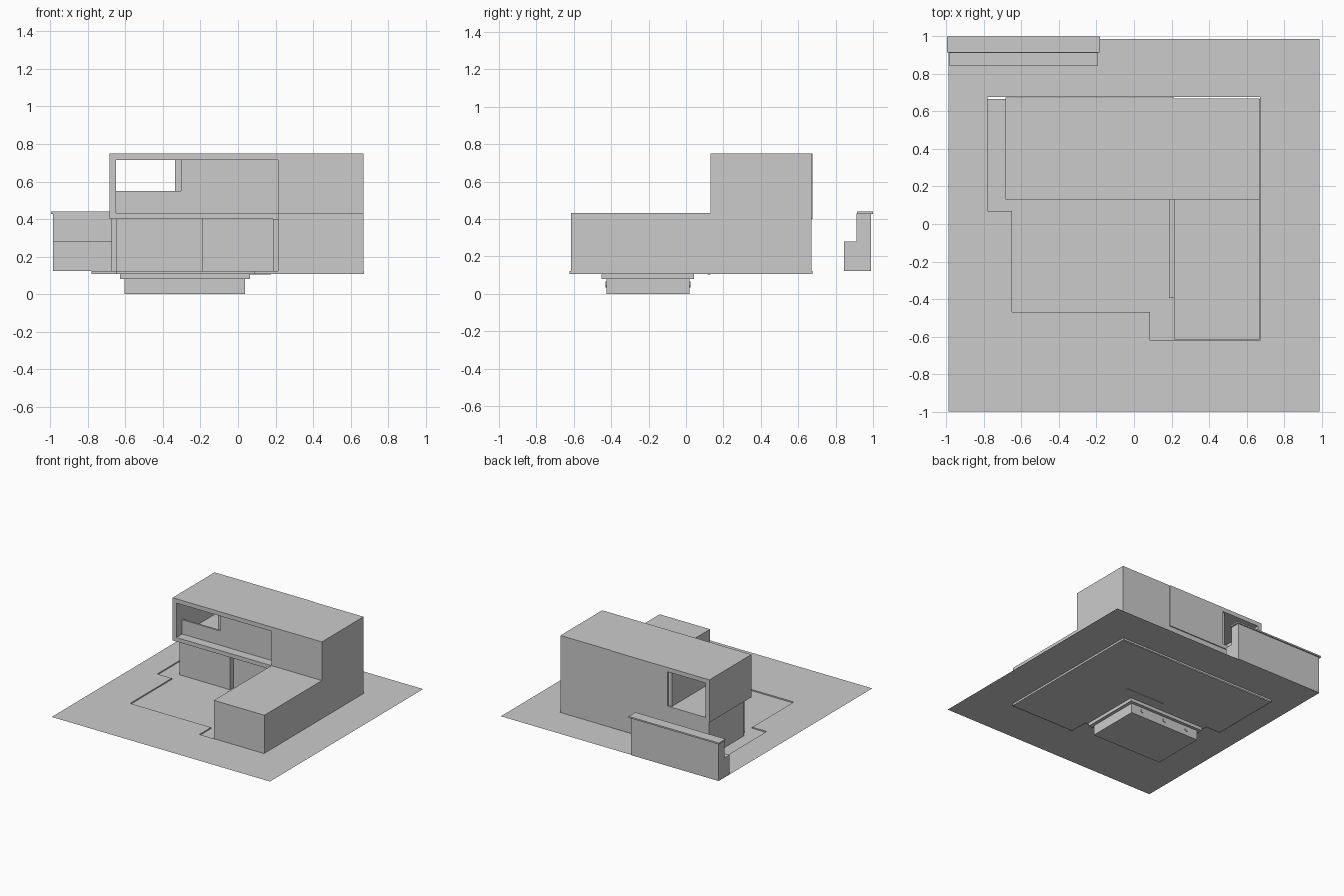
import bpy, bmesh
from mathutils import Matrix

if "Cube" in bpy.data.objects:
    bpy.data.objects.remove(bpy.data.objects["Cube"])


def finish(name, bm):
    bmesh.ops.recalc_face_normals(bm, faces=bm.faces)
    mesh = bpy.data.meshes.new(name)
    bm.to_mesh(mesh)
    bm.free()
    obj = bpy.data.objects.new(name, mesh)
    bpy.context.collection.objects.link(obj)
    return obj


def box(name, x, y, z):
    bm = bmesh.new()
    bmesh.ops.create_cube(bm, size=1)
    for v in bm.verts:
        for i, (lo, hi) in enumerate((x, y, z)):
            v.co[i] = lo if v.co[i] < 0 else hi
    return finish(name, bm)


def extrude_x(name, profile, x0, x1):
    # (y, z) outline swept along x
    bm = bmesh.new()
    face = bm.faces.new([bm.verts.new((x0, y, z)) for y, z in profile])
    new = bmesh.ops.extrude_face_region(bm, geom=[face])["geom"]
    for v in new:
        if isinstance(v, bmesh.types.BMVert):
            v.co.x = x1
    return finish(name, bm)


GROUND, FLOOR = 0.122, 0.112
outline = [(-0.65, -0.47), (0.085, -0.47), (0.085, -0.622), (0.672, -0.622),
           (0.672, 0.677), (-0.782, 0.677), (-0.782, 0.07), (-0.65, 0.07)]

# ground sheet with a cut-out for the sunken patio, plus the cut-out's rim
bm = bmesh.new()
edges = []
for pts in ([(-0.99, -1), (0.99, -1), (0.99, 0.985), (-0.99, 0.985)], outline):
    vs = [bm.verts.new((x, y, GROUND)) for x, y in pts]
    edges += [bm.edges.new((vs[i - 1], vs[i])) for i in range(len(vs))]
bmesh.ops.triangle_fill(bm, use_beauty=True, use_dissolve=False, edges=edges)
low = [bm.verts.new((x, y, FLOOR - 0.006)) for x, y in outline]
for i in range(len(low)):
    bm.faces.new((vs[i - 1], vs[i], low[i], low[i - 1]))
finish("ground", bm)

# patio floor, stopping just short of the back rim
bm = bmesh.new()
face = bm.faces.new([bm.verts.new((x, min(y, 0.667), FLOOR)) for x, y in outline])
new = bmesh.ops.extrude_face_region(bm, geom=[face])["geom"]
for v in new:
    if isinstance(v, bmesh.types.BMVert):
        v.co.z = FLOOR - 0.005
finish("patio_floor", bm)

# pool under the patio, with its rim and side jets
box("pool_basin", (-0.605, 0.038), (-0.425, 0.018), (0, 0.08))
box("pool_rim", (-0.63, 0.065), (-0.453, 0.043), (0.08, FLOOR - 0.005))
for side, y in (("front", -0.425), ("back", 0.018)):
    for i in range(3):
        bm = bmesh.new()
        bmesh.ops.create_cone(
            bm, cap_ends=True, segments=16, radius1=0.016, radius2=0.016, depth=0.012,
            matrix=Matrix.Translation((-0.283 + 0.215 * (i - 1), y, 0.05))
            @ Matrix.Rotation(1.5707963, 4, 'X'))
        finish(f"pool_jet_{side}_{i + 1}", bm)

# right wing: one-storey front, two-storey back
extrude_x("right_wing", [(-0.615, FLOOR), (0.67, FLOOR), (0.67, 0.75),
                         (0.13, 0.75), (0.13, 0.433), (-0.615, 0.433)], 0.212, 0.67)
box("wing_side_panel", (0.187, 0.212), (-0.395, 0.17), (FLOOR, 0.40))

# ground-floor room with recessed entrance
box("lower_room", (-0.675, 0.212), (0.21, 0.667), (FLOOR, 0.40))
box("lower_front_wall", (-0.65, -0.19), (0.17, 0.21), (FLOOR, 0.40))
box("door_threshold", (-0.18, 0.175), (0.114, 0.132), (0.104, 0.118))

# upper storey: open frame
Y = (0.13, 0.675)
box("upper_floor", (-0.685, 0.212), Y, (0.40, 0.433))
box("upper_roof", (-0.685, 0.212), Y, (0.715, 0.75))
box("upper_left_wall", (-0.685, -0.65), Y, (0.433, 0.715))

# enclosed upper room, its end wall and the terrace parapet
box("upper_room", (-0.305, 0.212), (0.205, 0.675), (0.433, 0.715))
box("terrace_end_wall", (-0.335, -0.305), (0.22, 0.66), (0.433, 0.715))
box("terrace_parapet", (-0.65, -0.305), (0.205, 0.22), (0.433, 0.55))

# boundary wall with planter step and cap
extrude_x("boundary_wall", [(0.845, GROUND), (0.99, GROUND), (0.99, 0.43),
                            (0.912, 0.43), (0.912, 0.28), (0.845, 0.28)], -0.987, -0.193)
box("boundary_wall_cap", (-0.998, -0.18), (0.913, 1.0), (0.428, 0.44))
